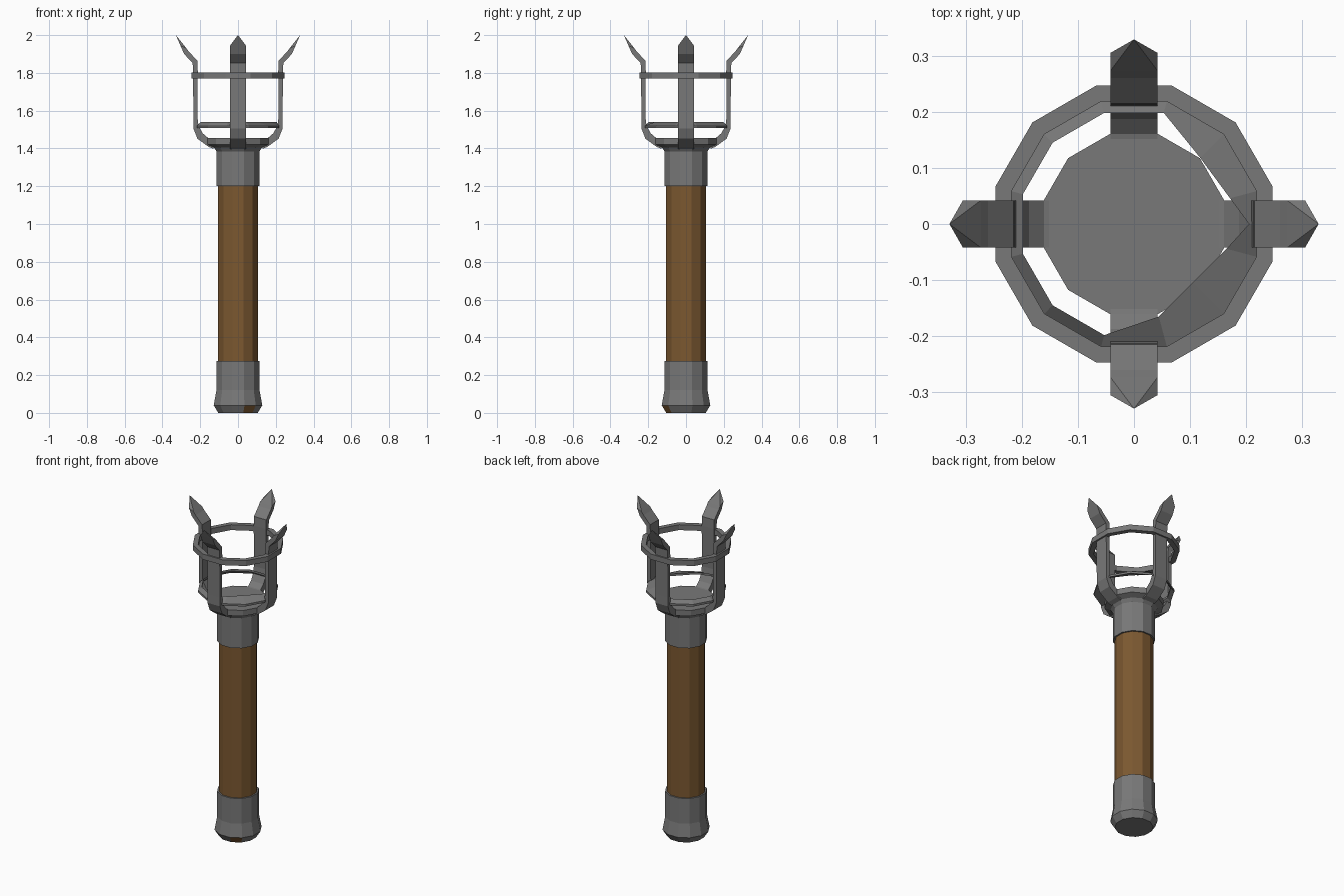
import bpy, bmesh, math
from mathutils import Matrix

if "Cube" in bpy.data.objects:
    bpy.data.objects.remove(bpy.data.objects["Cube"])

def material(name, rgb):
    m = bpy.data.materials.new(name)
    m.diffuse_color = (*rgb, 1)
    m.use_nodes = True
    m.node_tree.nodes["Principled BSDF"].inputs["Base Color"].default_value = m.diffuse_color
    return m

IRON = material("iron grey", (0.19, 0.19, 0.19))
WOOD = material("wood brown", (0.20, 0.098, 0.03))
TWELVE = [math.radians(15 + 30 * i) for i in range(12)]

def finish(name, bm, *mats):
    bmesh.ops.recalc_face_normals(bm, faces=bm.faces)
    me = bpy.data.meshes.new(name)
    bm.to_mesh(me)
    bm.free()
    for m in mats:
        me.materials.append(m)
    ob = bpy.data.objects.new(name, me)
    bpy.context.collection.objects.link(ob)
    return ob

def loft(bm, loops, caps=True, closed=False):
    """Join equal-length loops of points with quads."""
    rows = [[bm.verts.new(p) for p in loop] for loop in loops]
    n = len(rows[0])
    pairs = list(zip(rows, rows[1:])) + ([(rows[-1], rows[0])] if closed else [])
    for a, b in pairs:
        for i in range(n):
            j = (i + 1) % n
            bm.faces.new((a[i], a[j], b[j], b[i]))
    if caps:
        bm.faces.new(rows[0])
        bm.faces.new(rows[-1])
    return rows

def circle(r, z):
    return [(r * math.cos(a), r * math.sin(a), z) for a in TWELVE]

def lathe(name, profile, *mats):
    bm = bmesh.new()
    loft(bm, [circle(r, z) for r, z in profile])
    return finish(name, bm, *mats)

# Shaft and metal fittings
lathe("handle", [(0.109, 0.25), (0.109, 1.22)], WOOD)
pommel = lathe("pommel", [(0.108, 0), (0.133, 0.04), (0.118, 0.12), (0.118, 0.275)], IRON, WOOD)
lathe("collar_cup", [(0.118, 1.2), (0.118, 1.385), (0.132, 1.405),
                     (0.166, 1.42), (0.166, 1.455)], IRON)

# One bare facet on the pommel's lower bevel
for f in pommel.data.polygons:
    c = f.center
    if 0.01 < c.z < 0.03 and abs(math.degrees(math.atan2(c.y, c.x)) + 60) < 5:
        f.material_index = 1

# Upper hoop
bm = bmesh.new()
loft(bm, [circle(0.256, 1.77), circle(0.256, 1.803),
          circle(0.226, 1.803), circle(0.226, 1.77)], caps=False, closed=True)
finish("upper_hoop", bm, IRON)

# Lower hoop: its inner edge is cut straight across on the +x side
angles = sorted(TWELVE + [math.tau])
def inner_radius(a):
    r = 0.205
    for facing, dist in ((36.4, 0.165), (-45, 0.148)):
        c = math.cos(a - math.radians(facing))
        if c > 0.5:
            r = min(r, dist / c)
    return r
def hoop_loop(radius, z):
    return [(radius(a) * math.cos(a), radius(a) * math.sin(a), z) for a in angles]
def outer_radius(a):
    return 0.217 if a == math.tau else 0.226
bm = bmesh.new()
loft(bm, [hoop_loop(outer_radius, 1.507), hoop_loop(outer_radius, 1.52),
          hoop_loop(inner_radius, 1.54), hoop_loop(inner_radius, 1.527)],
     caps=False, closed=True)
finish("lower_hoop", bm, IRON)

# Four prongs: outer radius, outer z, inner radius, inner z
SECTIONS = [(0.13, 1.398, 0.13, 1.45), (0.155, 1.408, 0.16, 1.457),
            (0.215, 1.452, 0.187, 1.48), (0.236, 1.505, 0.209, 1.52),
            (0.236, 1.56, 0.214, 1.56), (0.238, 1.81, 0.213, 1.81),
            (0.240, 1.852, 0.215, 1.865), (0.285, 1.90, 0.260, 1.912),
            (0.305, 1.945, 0.273, 1.93)]
W = 0.042
for k in range(4):
    bm = bmesh.new()
    rows = loft(bm, [[(ro, -W, zo), (ro, W, zo), (ri, W, zi), (ri, -W, zi)]
                     for ro, zo, ri, zi in SECTIONS])
    # pointed tip
    bm.faces.remove(next(f for f in bm.faces if set(f.verts) == set(rows[-1])))
    tip = bm.verts.new((0.329, 0, 2.0))
    for i in range(4):
        bm.faces.new((rows[-1][i], rows[-1][(i + 1) % 4], tip))
    bm.transform(Matrix.Rotation(k * math.pi / 2, 4, 'Z'))
    finish(f"prong_{k + 1}", bm, IRON)
